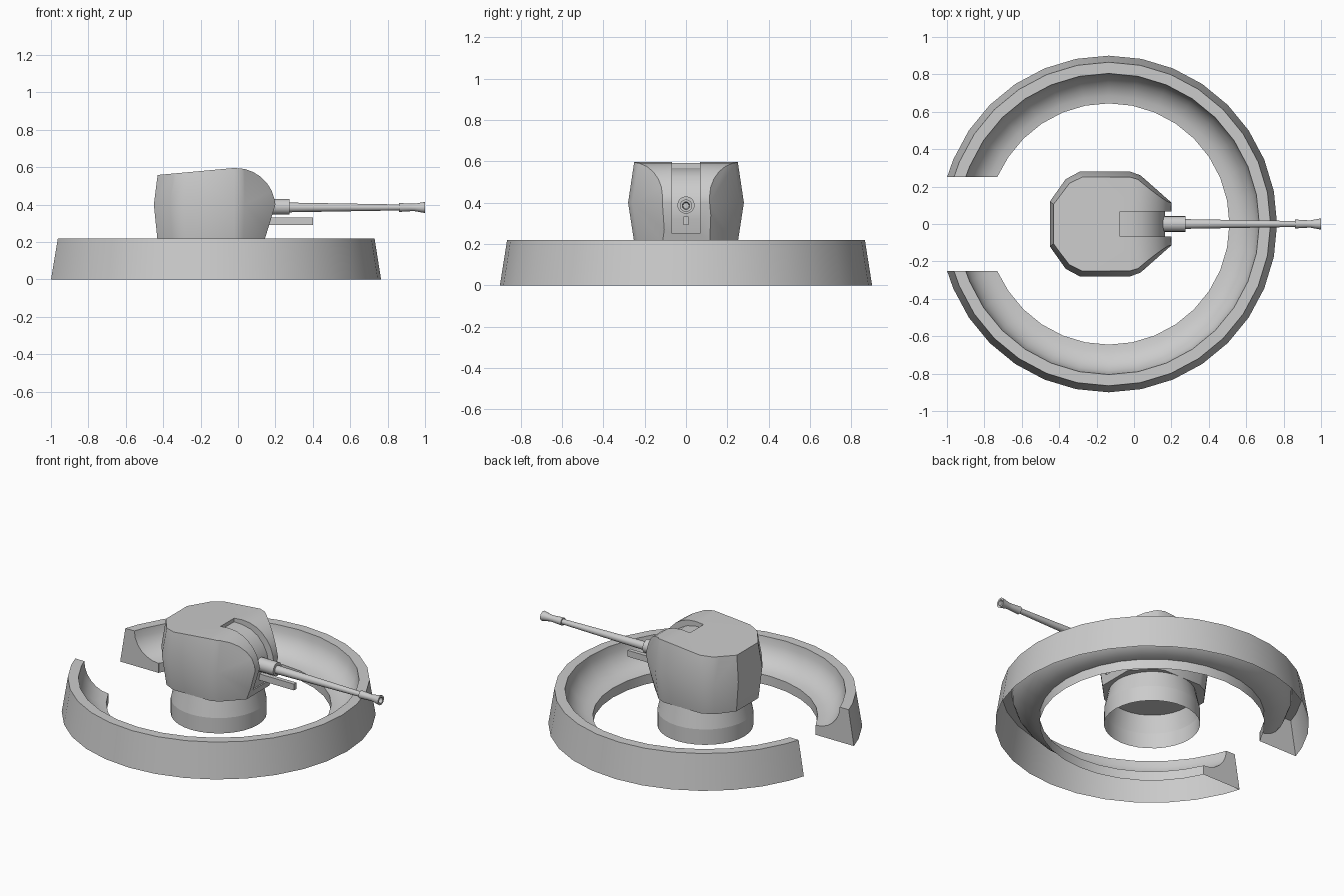
import bpy, bmesh
from math import sin, cos, pi, sqrt, radians
from mathutils import Vector

if "Cube" in bpy.data.objects:
    bpy.data.objects.remove(bpy.data.objects["Cube"])

CX = -0.135   # shared centre of wall and pedestal


def make(name, verts, faces, angle=30):
    bm = bmesh.new()
    vs = [bm.verts.new(v) for v in verts]
    for f in faces:
        bm.faces.new([vs[i] for i in f])
    bmesh.ops.recalc_face_normals(bm, faces=bm.faces)
    me = bpy.data.meshes.new(name)
    bm.to_mesh(me)
    bm.free()
    ob = bpy.data.objects.new(name, me)
    bpy.context.collection.objects.link(ob)
    smooth(ob, angle)
    return ob


def activate(ob):
    bpy.ops.object.select_all(action='DESELECT')
    ob.select_set(True)
    bpy.context.view_layer.objects.active = ob


def smooth(ob, angle=30):
    activate(ob)
    bpy.ops.object.shade_smooth_by_angle(angle=radians(angle))


def loft(name, rings, closed=True, cap_a=False, cap_b=False, angle=30):
    n = len(rings[0])
    verts = [v for r in rings for v in r]
    faces = []
    for i in range(len(rings) - 1):
        for j in range(n if closed else n - 1):
            k = (j + 1) % n
            faces.append((i*n + j, i*n + k, (i+1)*n + k, (i+1)*n + j))
    if cap_a:
        faces.append(tuple(range(n)))
    if cap_b:
        faces.append(tuple(range((len(rings)-1)*n, len(rings)*n)))
    return make(name, verts, faces, angle)


def prism(name, profile, half):
    """Extrude an x-z profile across y."""
    return loft(name, [[(x, s*half, z) for x, z in profile] for s in (-1, 1)],
                cap_a=True, cap_b=True)


def boolean(ob, cutter, op):
    m = ob.modifiers.new(op, 'BOOLEAN')
    m.operation, m.object, m.solver = op, cutter, 'EXACT'
    activate(ob)
    bpy.ops.object.modifier_apply(modifier=m.name)
    bpy.data.objects.remove(cutter, do_unlink=True)


def tube(name, profile, z, n=16, cap_a=False, cap_b=False):
    """Revolve (x, radius) pairs around an axis along x."""
    rings = [[(x, r*cos(2*pi*j/n), z + r*sin(2*pi*j/n)) for j in range(n)]
             for x, r in profile]
    return loft(name, rings, cap_a=cap_a, cap_b=cap_b)


# Ring wall: hollow underneath, concave inside, straight-cut gap at the back
section = [(0.9, 0), (0.865, 0.22)]
section += [(0.645 + 0.16*cos(t*pi/12), 0.22 - 0.16*sin(t*pi/12)) for t in range(7)]
section += [(0.645, 0)]
GAP = 0.25
stations = []
for i in range(15):
    a = i*pi/16
    stations.append([(CX + r*cos(a), r*sin(a), z) for r, z in section])
# clamp the last inner points so the end is planar
stations[-1] = [(x, max(y, GAP + 0.002), z) for x, y, z in stations[-1]]
stations.append([(CX - sqrt(r*r - GAP*GAP), GAP, z) for r, z in section])
wall = loft("ring_wall", stations, closed=False, cap_b=True)
m = wall.modifiers.new("Mirror", 'MIRROR')
m.use_axis = (False, True, False)
activate(wall)
bpy.ops.object.modifier_apply(modifier="Mirror")
smooth(wall, 30)

# Pedestal under the turret
loft("pedestal", [[(CX + r*cos(2*pi*j/32), r*sin(2*pi*j/32), z) for j in range(32)]
                  for r, z in [(0.275, 0), (0.275, 0.097), (0.25, 0.21)]], angle=12)

# Turret: lofted plan outline trimmed by the curved side profile
plans = [
    (0.205, [(-.43, .11), (-.35, .215), (-.28, .25), (-.02, .25), (.03, .23), (.22, .03)]),
    (0.40, [(-.45, .12), (-.365, .24), (-.29, .28), (-.02, .28), (.035, .26), (.25, .07)]),
    (0.62, [(-.422, .1), (-.34, .21), (-.27, .245), (-.02, .247), (.02, .235), (.22, .06)]),
]
turret = loft("turret", [[(x, y, z) for x, y in p] + [(x, -y, z) for x, y in reversed(p)]
                         for z, p in plans], cap_a=True, cap_b=True)
side = [(-.6, .1), (.1, .1), (.14, .205), (.2, .40), (.195, .43), (.18, .475), (.155, .515),
        (.12, .55), (.08, .575), (.035, .591), (-.02, .596), (-.6, .543)]
boolean(turret, prism("trim", side, 0.5), 'INTERSECT')

# Gun slot with the curved mantlet face left inside it
slot = [(-.075, .75), (-.075, .568), (-.02, .566), (.04, .553), (.09, .525), (.13, .48),
        (.155, .43), (.165, .38), (.16, .32), (.145, .25), (.4, .25), (.4, .75)]
boolean(turret, prism("slot", slot, 0.068), 'DIFFERENCE')
smooth(turret, 35)

# Gun: sleeve, tapered barrel, flared muzzle with bore
AXIS = 0.385
tube("gun_sleeve", [(.13, .042), (.275, .042)], AXIS + 0.003, cap_a=True, cap_b=True)
tube("gun_barrel", [(.27, .026), (.86, .016)], AXIS)
tube("muzzle", [(.86, .016), (.86, .024), (.925, .02), (.945, .02), (1.0, .03),
                (1.0, .018), (.92, .014)], AXIS, cap_b=True)

# Secondary gun bar below the barrel
prism("lower_bar", [(.12, .292), (.4, .292), (.4, .332), (.12, .332)], 0.013)
